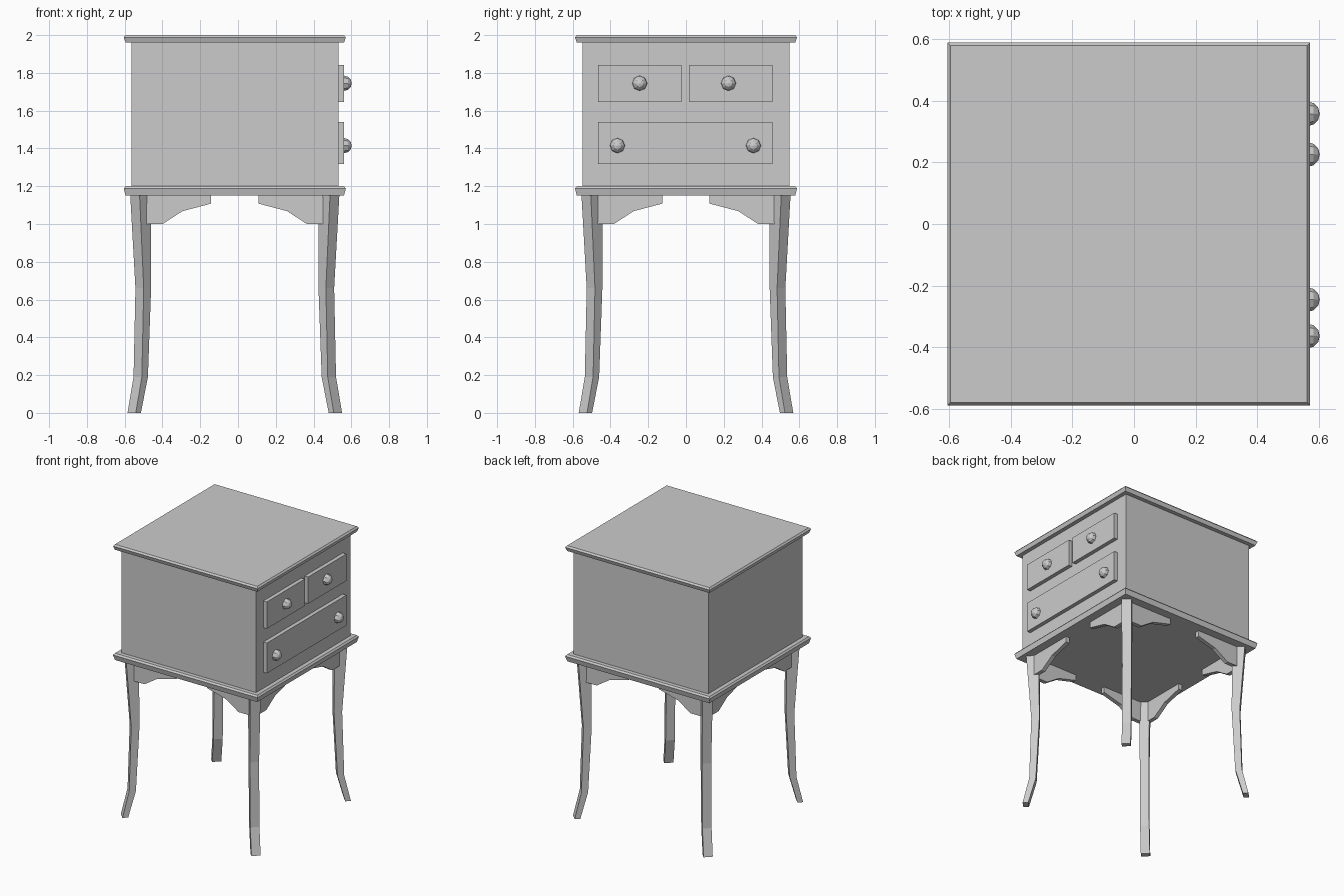
import bpy, bmesh, math
from mathutils import Matrix, Vector

if "Cube" in bpy.data.objects:
    bpy.data.objects.remove(bpy.data.objects["Cube"])

CX = -0.017  # cabinet centre in x (knobs stick out on +x)


def finish(name, bm):
    bmesh.ops.recalc_face_normals(bm, faces=bm.faces)
    mesh = bpy.data.meshes.new(name)
    bm.to_mesh(mesh)
    bm.free()
    obj = bpy.data.objects.new(name, mesh)
    bpy.context.collection.objects.link(obj)
    return obj


def loft(name, rings):
    """Skin a stack of closed rings and cap both ends."""
    bm = bmesh.new()
    loops = [[bm.verts.new(p) for p in ring] for ring in rings]
    for a, b in zip(loops, loops[1:]):
        n = len(a)
        for i in range(n):
            bm.faces.new((a[i], a[(i + 1) % n], b[(i + 1) % n], b[i]))
    bm.faces.new(loops[0])
    bm.faces.new(loops[-1])
    return finish(name, bm)


def square(h, z):
    return [(CX + sx * h, sy * h, z) for sx, sy in ((-1, -1), (1, -1), (1, 1), (-1, 1))]


def box(name, lo, hi):
    x0, y0, z0 = lo
    x1, y1, z1 = hi
    return loft(name, [[(x0, y0, z), (x1, y0, z), (x1, y1, z), (x0, y1, z)] for z in (z0, z1)])


# cabinet body with moulded top and base slabs
loft("cabinet_body", [square(0.548, 1.19), square(0.548, 1.97)])
loft("top_slab", [square(0.578, 1.96), square(0.588, 1.988), square(0.578, 2.0)])
loft("base_slab", [square(0.578, 1.15), square(0.588, 1.188), square(0.578, 1.2)])

# drawer fronts on the +x side
for name, y0, y1, z0, z1 in (
        ("drawer_upper_left", -0.465, -0.024, 1.645, 1.842),
        ("drawer_upper_right", 0.015, 0.458, 1.645, 1.842),
        ("drawer_lower", -0.465, 0.458, 1.317, 1.54)):
    box(name, (0.52, y0, z0), (0.56, y1, z1))

# faceted knobs, pole pointing out of the drawer
for i, (y, z) in enumerate(((-0.245, 1.745), (0.225, 1.745), (-0.363, 1.415), (0.357, 1.415))):
    bm = bmesh.new()
    bmesh.ops.create_uvsphere(
        bm, u_segments=8, v_segments=6, radius=0.04,
        matrix=Matrix.Translation((0.562, y, z)) @ Matrix.Rotation(math.pi / 2, 4, 'Y'))
    finish(f"knob_{i + 1}", bm)

# curved legs turned to the diagonal: height, outer reach, inner reach, width
LEG = ((0.0, 0.568, 0.497, 0.062), (0.19, 0.536, 0.460, 0.062),
       (0.66, 0.526, 0.443, 0.062), (1.16, 0.554, 0.443, 0.070))
# bracket outline: distance from the cabinet centre line, height
BRACKET = ((0.50, 1.0), (0.382, 1.0), (0.277, 1.068), (0.125, 1.108), (0.125, 1.16), (0.50, 1.16))

for sx, sy, corner in ((-1, -1, "front_left"), (1, -1, "front_right"),
                       (1, 1, "back_right"), (-1, 1, "back_left")):
    out = Vector((sx, sy, 0)).normalized()
    side = Vector((-out.y, out.x, 0))
    rings = []
    for z, e, i, w in LEG:
        c = Vector((CX + sx * (e + i) / 2, sy * (e + i) / 2, z))
        d = (math.sqrt(2) * (e - i) - w) / 2
        rings.append([c + out * d * a + side * w / 2 * b
                      for a, b in ((-1, -1), (1, -1), (1, 1), (-1, 1))])
    loft(f"leg_{corner}", rings)

    # two scrolled brackets beside each leg
    loft(f"bracket_x_{corner}",
         [[(CX + sx * u, sy * t, z) for u, z in BRACKET] for t in (0.485, 0.515)])
    loft(f"bracket_y_{corner}",
         [[(CX + sx * t, sy * u, z) for u, z in BRACKET] for t in (0.485, 0.515)])
